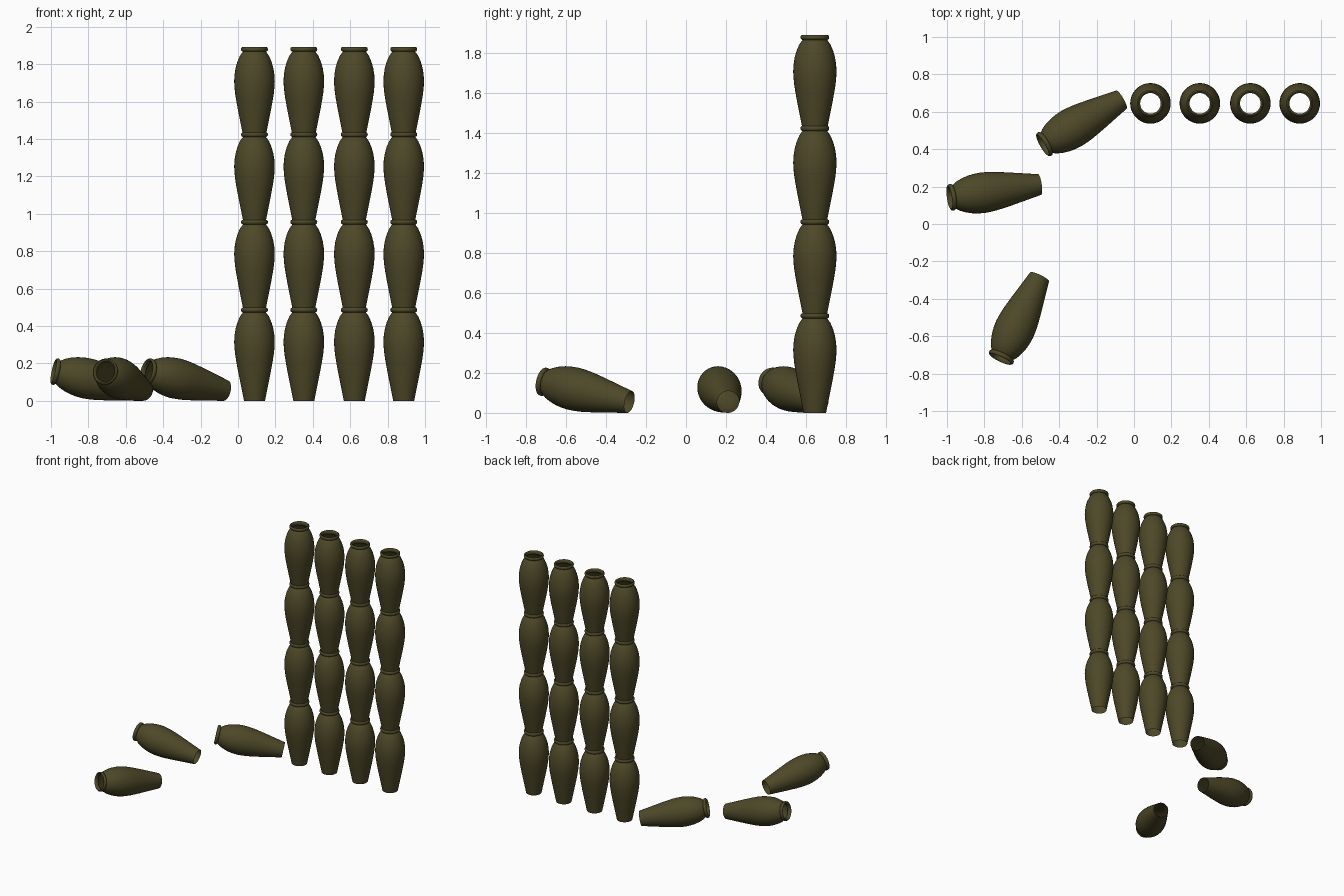
import bpy, bmesh, math
from mathutils import Matrix, Vector

if "Cube" in bpy.data.objects:
    bpy.data.objects.remove(bpy.data.objects["Cube"])

SEG = 36

clay = bpy.data.materials.new("dark olive clay")
clay.diffuse_color = (0.075, 0.065, 0.021, 1)
clay.use_nodes = True
clay.node_tree.nodes["Principled BSDF"].inputs["Base Color"].default_value = clay.diffuse_color

# Profile (radius, height): open foot, straight taper, bulge, shoulder, rolled lip
profile = [
    (0.056, 0.0), (0.067, 0.055), (0.078, 0.11), (0.089, 0.165),
    (0.098, 0.215), (0.1035, 0.25), (0.107, 0.285), (0.1085, 0.315),
    (0.1065, 0.35), (0.101, 0.385), (0.091, 0.42), (0.078, 0.45),
    (0.067, 0.466), (0.061, 0.473), (0.067, 0.475), (0.071, 0.480),
    (0.072, 0.487), (0.070, 0.494), (0.064, 0.498), (0.058, 0.495),
    (0.055, 0.487), (0.055, 0.472),
]


def make_vase_mesh():
    bm = bmesh.new()
    rings = []
    for r, z in profile:
        rings.append([bm.verts.new((r * math.cos(2 * math.pi * i / SEG),
                                    r * math.sin(2 * math.pi * i / SEG), z))
                      for i in range(SEG)])
    for a, b in zip(rings, rings[1:]):
        for i in range(SEG):
            j = (i + 1) % SEG
            bm.faces.new((a[i], a[j], b[j], b[i]))
    me = bpy.data.meshes.new("vase")
    bm.to_mesh(me)
    bm.free()
    me.materials.append(clay)
    me.polygons.foreach_set("use_smooth", [True] * len(me.polygons))
    me.set_sharp_from_angle(angle=math.radians(50))
    return me


vase = make_vase_mesh()


def add_vase(name, matrix):
    ob = bpy.data.objects.new(name, vase)
    ob.matrix_world = matrix
    bpy.context.collection.objects.link(ob)
    return ob


# Four stacked columns of vases
for c, x in enumerate((0.088, 0.352, 0.622, 0.886)):
    for level, z in enumerate((0.0, 0.47, 0.938, 1.394)):
        add_vase(f"column_{c + 1}_vase_{level + 1}",
                 Matrix.Translation((x, 0.645, z)))

# Fallen vases resting on foot and bulge: foot centre and mouth direction
TILT = math.radians(12)
fallen = [
    ((-0.067, 0.665), (-0.866, -0.50)),
    ((-0.505, 0.211), (-0.990, -0.143)),
    ((-0.505, -0.283), (-0.430, -0.903)),
]
for n, ((x, y), (dx, dy)) in enumerate(fallen):
    rot = (Matrix.Rotation(math.atan2(dy, dx), 4, 'Z')
           @ Matrix.Rotation(math.pi / 2 - TILT, 4, 'Y'))
    low = min((rot @ v.co).z for v in vase.vertices)
    add_vase(f"fallen_vase_{n + 1}", Matrix.Translation((x, y, -low)) @ rot)
